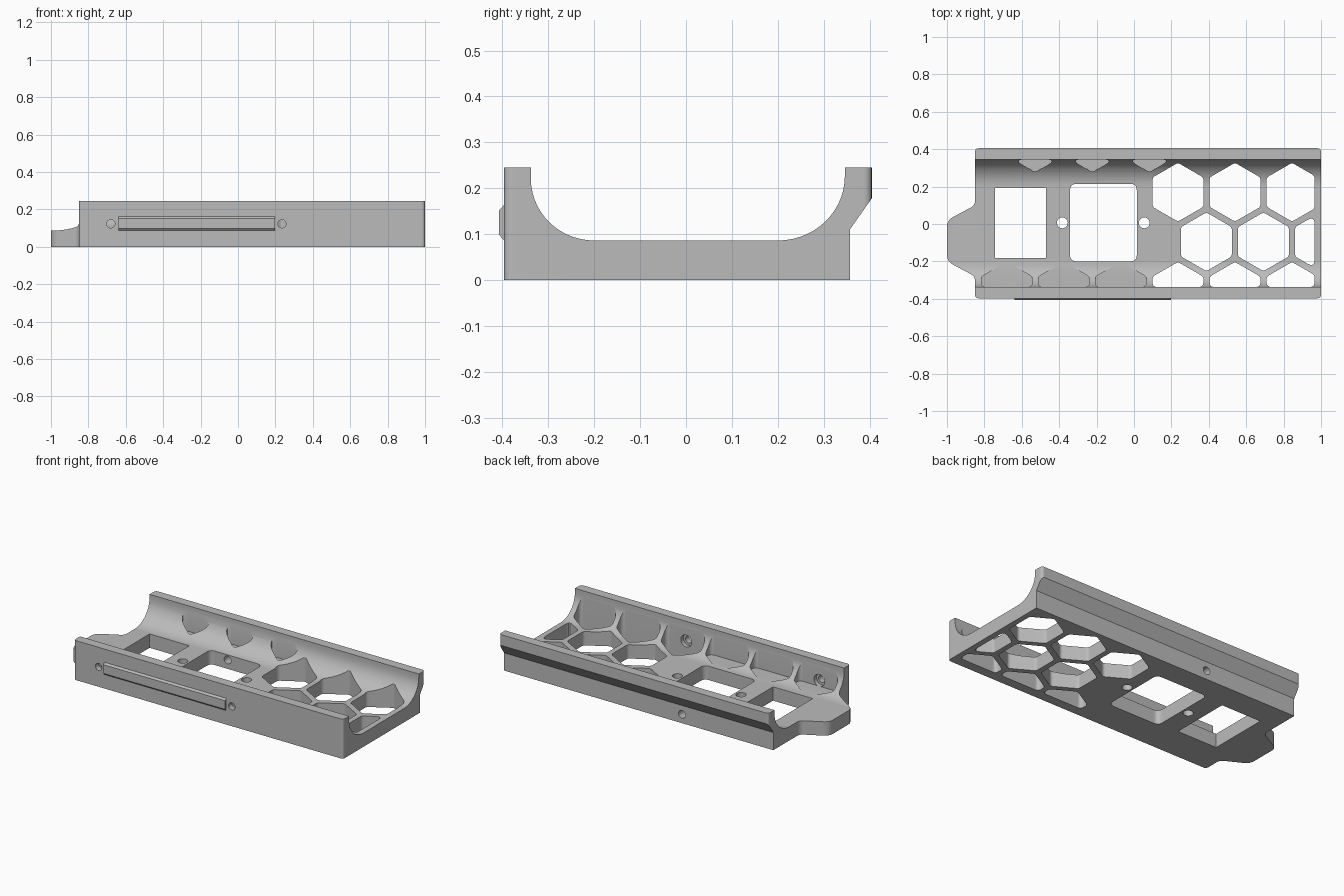
import bpy, bmesh, math
from mathutils import Vector, Matrix

if "Cube" in bpy.data.objects:
    bpy.data.objects.remove(bpy.data.objects["Cube"])

grey = bpy.data.materials.new("plain grey")
grey.use_nodes = True
grey.diffuse_color = (0.5, 0.5, 0.5, 1)
grey.node_tree.nodes["Principled BSDF"].inputs["Base Color"].default_value = (0.5, 0.5, 0.5, 1)

WALL_FRONT, WALL_BACK, FLOOR = -0.338, 0.346, 0.086
UPRIGHT = Matrix.Identity(3)                                # profile in x, y; depth z
ALONG_X = Matrix(((0, 0, 1), (1, 0, 0), (0, 1, 0)))         # profile in y, z; depth x
ALONG_Y = Matrix(((1, 0, 0), (0, 0, 1), (0, 1, 0)))         # profile in x, z; depth y


def prism(name, pts, lo, hi, axes=UPRIGHT):
    bm = bmesh.new()
    base = bm.faces.new([bm.verts.new(axes @ Vector((p[0], p[1], lo))) for p in pts])
    new = bmesh.ops.extrude_face_region(bm, geom=[base])["geom"]
    top = [v for v in new if isinstance(v, bmesh.types.BMVert)]
    bmesh.ops.translate(bm, verts=top, vec=axes @ Vector((0, 0, hi - lo)))
    bmesh.ops.recalc_face_normals(bm, faces=bm.faces)
    mesh = bpy.data.meshes.new(name)
    bm.to_mesh(mesh)
    bm.free()
    mesh.materials.append(grey)
    ob = bpy.data.objects.new(name, mesh)
    bpy.context.collection.objects.link(ob)
    return ob


def rounded(pts, radii, steps=5):
    """Replace each corner with a tangent curve."""
    out = []
    n = len(pts)
    if not isinstance(radii, list):
        radii = [radii] * n
    for i, r in enumerate(radii):
        p, a, b = (Vector(pts[j % n]) for j in (i, i - 1, i + 1))
        u, v = (a - p).normalized(), (b - p).normalized()
        cut = r / math.tan(u.angle(v) / 2)
        cut = min(cut, (a - p).length * 0.45, (b - p).length * 0.45)
        for k in range(steps + 1):
            t = k / steps
            out.append(p + u * cut * (1 - t) ** 2 + v * cut * t ** 2)
    return out


def clip(pts, axis, limit, sign):
    """Keep the part of a polygon on one side of an axis-aligned line."""
    out = []
    for i, b in enumerate(pts):
        a = pts[i - 1]
        da, db = sign * (a[axis] - limit), sign * (b[axis] - limit)
        if da * db < 0:
            out.append(a.lerp(b, da / (da - db)))
        if db >= 0:
            out.append(b)
    return out


def circle(x, y, r, n=24):
    return [(x + r * math.cos(math.tau * k / n), y + r * math.sin(math.tau * k / n))
            for k in range(n)]


def rect(x0, x1, y0, y1):
    return [(x0, y0), (x1, y0), (x1, y1), (x0, y1)]


def hexagon(x, y):
    pts = [Vector(p) for p in circle(x, y, 0.157, 6)]
    pts = [Vector((x - (p.y - y), y + (p.x - x))) for p in pts]
    pts = clip(pts, 1, WALL_FRONT + 0.001, 1)
    pts = clip(pts, 1, WALL_BACK - 0.001, -1)
    return rounded(clip(pts, 0, 0.965, -1), 0.025)


def boolean(ob, tool, operation):
    tool.hide_render = True
    mod = ob.modifiers.new("cut", "BOOLEAN")
    mod.operation, mod.solver, mod.object = operation, "EXACT", tool
    bpy.context.view_layer.objects.active = ob
    bpy.ops.object.modifier_apply(modifier=mod.name)
    bpy.data.objects.remove(tool)


# Cradle: trough section trimmed by the plan outline with its end tab
def arc(cy, ry, rz, start, stop, n=14):
    angles = [math.radians(start + (stop - start) * k / n) for k in range(n + 1)]
    return [(cy + ry * math.cos(a), FLOOR + rz + rz * math.sin(a)) for a in angles]


section = [(-0.45, 0), (0.357, 0), (0.357, 0.11), (0.45, 0.242), (0.45, 0.245), (WALL_BACK, 0.245)]
section += arc(0.2, WALL_BACK - 0.2, 0.14, 0, -90)
section += arc(-0.2, -0.2 - WALL_FRONT, 0.135, -90, -180)
section += [(WALL_FRONT, 0.245), (-0.45, 0.245)]
body = prism("cradle_body", section, -1.1, 1.1, ALONG_X)

outline = [(1, -0.397), (1, 0.405), (-0.85, 0.405), (-0.85, 0.1), (-1, 0.02),
           (-1, -0.2), (-0.85, -0.28), (-0.85, -0.397)]
plan = rounded(outline, [0.02, 0.02, 0.02, 0.04, 0.06, 0.06, 0.04, 0.02])
boolean(body, prism("outline_tool", plan, -0.1, 0.4), "INTERSECT")

# Honeycomb openings through the floor
PITCH = 0.305
for row_x, row_y in ((0.235, 0.17), (0.387, -0.095), (0.235, -0.36)):
    for i in range(3):
        tool = prism("cell_tool", hexagon(row_x + i * PITCH, row_y), -0.1, 0.4)
        boolean(body, tool, "DIFFERENCE")

# Blind honeycomb pockets in the trough flanks
for row_x, row_y in ((-0.07, -0.36), (0.082, 0.434)):
    for i in range(3):
        tool = prism("pocket_tool", hexagon(row_x - i * PITCH, row_y), FLOOR + 0.001, 0.4)
        boolean(body, tool, "DIFFERENCE")

# Floor windows and pin holes
holes = [rect(-0.743, -0.47, -0.183, 0.193),
         rounded(rect(-0.342, 0.015, -0.2, 0.215), 0.035),
         circle(-0.383, 0.006, 0.029), circle(0.055, 0.006, 0.029)]
for shape in holes:
    boolean(body, prism("window_tool", shape, -0.1, 0.2), "DIFFERENCE")

# Counterbored screw holes in the front wall, one hole in the back wall
for x in (-0.68, 0.235):
    boolean(body, prism("screw_tool", circle(x, 0.123, 0.022), -0.5, -0.3, ALONG_Y), "DIFFERENCE")
    boolean(body, prism("bore_tool", circle(x, 0.123, 0.037), -0.362, -0.3, ALONG_Y), "DIFFERENCE")
boolean(body, prism("back_tool", circle(-0.222, 0.055, 0.024), 0.18, 0.45, ALONG_Y), "DIFFERENCE")

# Raised strip with sloping edges on the front wall
strip = [(-0.39, 0.085), (-0.397, 0.087), (-0.407, 0.098), (-0.407, 0.152), (-0.397, 0.163), (-0.39, 0.163)]
rail = prism("front_strip", strip, -0.64, 0.197, ALONG_X)

# Smooth curved walls, keep edges crisp
for ob in (body, rail):
    bpy.ops.object.select_all(action="DESELECT")
    ob.select_set(True)
    bpy.context.view_layer.objects.active = ob
    bpy.ops.object.shade_smooth_by_angle(angle=math.radians(25))
    weighted = ob.modifiers.new("even shading", "WEIGHTED_NORMAL")
    weighted.keep_sharp = True
